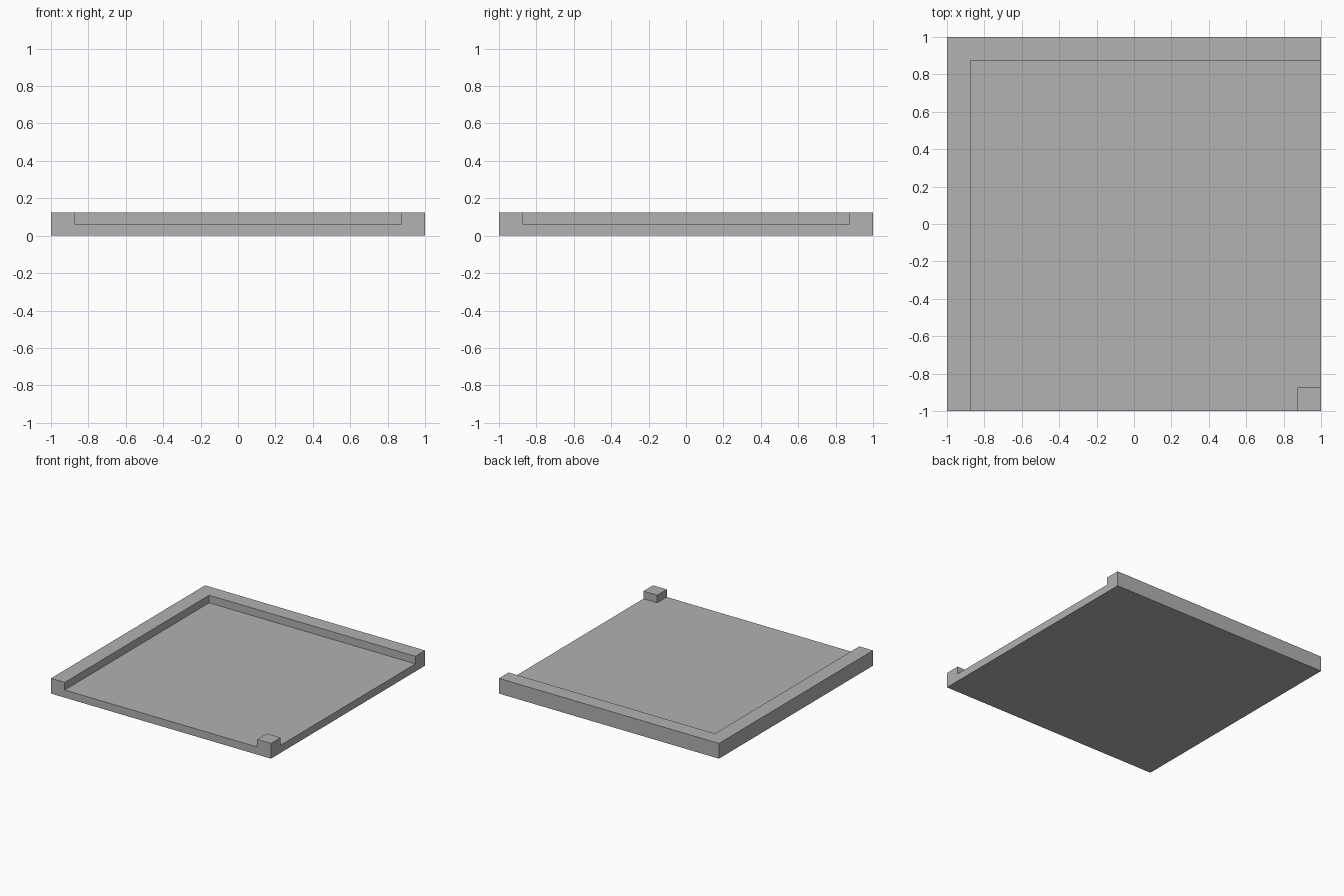
import bpy, bmesh, math

if "Cube" in bpy.data.objects:
    bpy.data.objects.remove(bpy.data.objects["Cube"])

RIM = 0.125      # width of the raised rim and corner post
FLOOR = 0.0625   # thickness of the floor slab
TOP = 0.125      # full height

grey = bpy.data.materials.new("light grey")
grey.diffuse_color = (0.445, 0.445, 0.445, 1)
grey.use_nodes = True
grey.node_tree.nodes["Principled BSDF"].inputs["Base Color"].default_value = grey.diffuse_color


def raise_faces(bm, faces, height):
    """Extrude faces upward and return the new top faces."""
    new = bmesh.ops.extrude_face_region(bm, geom=faces)["geom"]
    verts = [g for g in new if isinstance(g, bmesh.types.BMVert)]
    bmesh.ops.translate(bm, verts=verts, vec=(0, 0, height))
    return [g for g in new if isinstance(g, bmesh.types.BMFace)]


# Floor plan: three by three cells with narrow borders
bm = bmesh.new()
bmesh.ops.create_grid(bm, x_segments=3, y_segments=3, size=1)
for v in bm.verts:
    for i in (0, 1):
        if abs(v.co[i]) < 0.9:
            v.co[i] = math.copysign(1 - RIM, v.co[i])

# Floor slab
floor = raise_faces(bm, list(bm.faces), FLOOR)

# Rim along the left and back, and a post in the front right corner
raised = []
for f in floor:
    c = f.calc_center_median()
    if c.x < -0.9 or c.y > 0.9 or (c.x > 0.9 and c.y < -0.9):
        raised.append(f)
raise_faces(bm, raised, TOP - FLOOR)

# Merge coplanar cells into clean flat faces
bmesh.ops.recalc_face_normals(bm, faces=list(bm.faces))
bmesh.ops.dissolve_limit(bm, angle_limit=math.radians(1),
                         verts=list(bm.verts), edges=list(bm.edges))

mesh = bpy.data.meshes.new("rimmed_tile")
bm.to_mesh(mesh)
bm.free()
mesh.materials.append(grey)
tile = bpy.data.objects.new("rimmed_tile", mesh)
bpy.context.collection.objects.link(tile)
